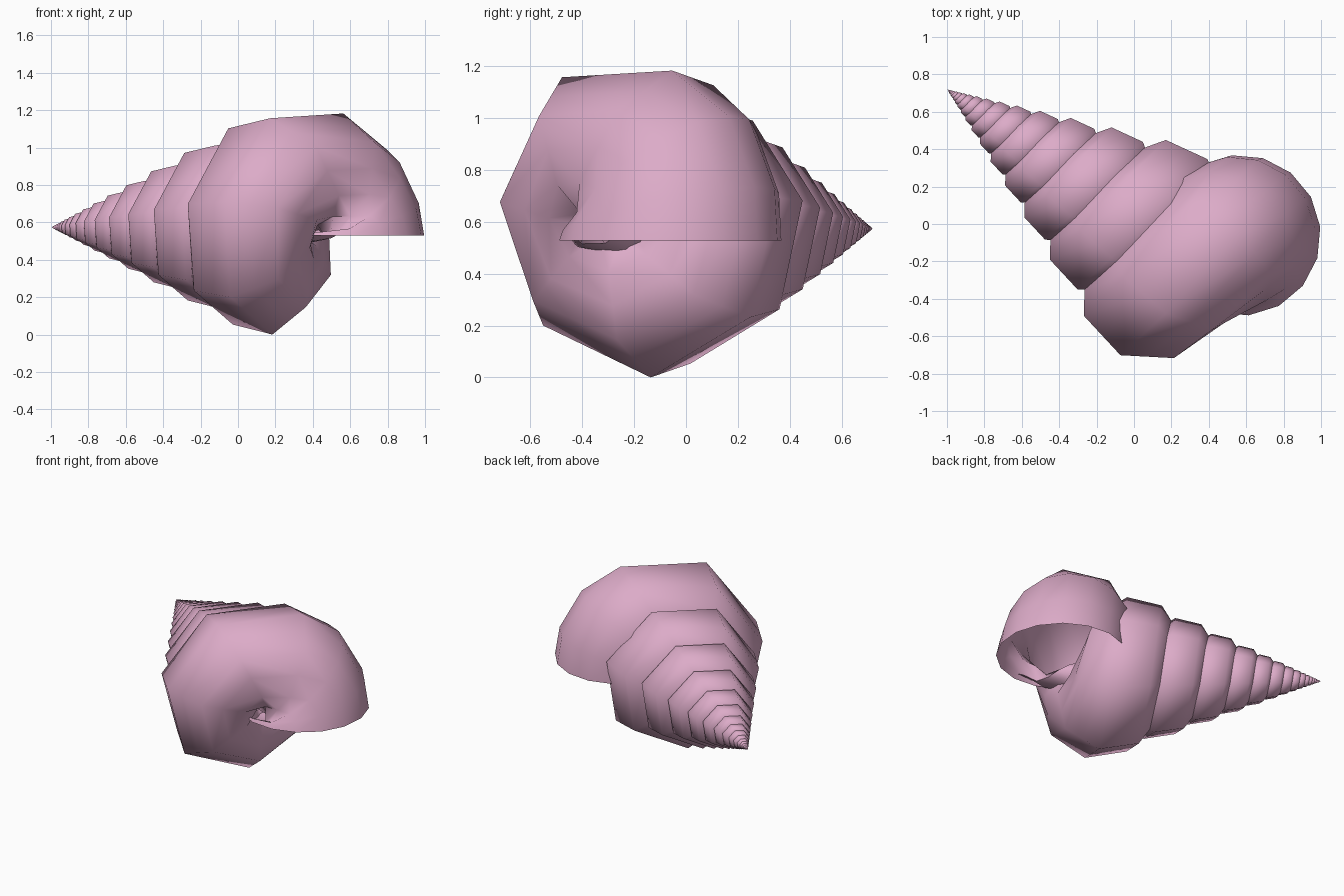
import bpy, bmesh, math
from mathutils import Vector

if "Cube" in bpy.data.objects:
    bpy.data.objects.remove(bpy.data.objects["Cube"])

APEX = Vector((-1.0, 0.72, 0.585))      # tip, centre of the spiral growth
D = Vector((0.81, -0.587, 0))           # shell axis
U = Vector((0.587, 0.81, 0))            # radial direction at the mouth
Z = Vector((0, 0, 1))
GROWTH, H, R, TUBE = 1.33, 1.727, 0.288, 0.43
N, STEP = 16, 360 / 7


def ring(phi, eight_sided):
    """Tube section at phi degrees back from the mouth."""
    s = GROWTH ** (-phi / 360)
    a = math.radians(phi)
    e = U * math.cos(a) + Z * math.sin(a)
    start = math.radians(34 if eight_sided else 42)
    pts = []
    for i in range(N):
        psi = start + math.tau * i / N
        r = TUBE
        if eight_sided and i % 2:        # lie on the middle of an octagon side
            r *= math.cos(math.pi / 8)
        pts.append(APEX + s * (H * D + R * e + r * (math.cos(psi) * D + math.sin(psi) * e)))
    return pts


# mouth: flat ring, then finer sections, then coarse whorls up to the tip
mouth = ring(0, False)
for p in mouth:
    p.z = 0.54
rings = [mouth, ring(13, False), ring(13 + STEP / 2, False)]
rings += [ring(13 + STEP * k, True) for k in range(1, 7 * 17)]

bm = bmesh.new()
rows = [[bm.verts.new(p) for p in r] for r in rings]
for a, b in zip(rows, rows[1:]):
    for i in range(N):
        j = (i + 1) % N
        bm.faces.new((a[i], a[j], b[j], b[i]))
tip = bm.verts.new(APEX)
for i in range(N):
    bm.faces.new((rows[-1][i], rows[-1][(i + 1) % N], tip))
bmesh.ops.recalc_face_normals(bm, faces=bm.faces)

# stand on the ground
low = min(v.co.z for v in bm.verts)
bmesh.ops.translate(bm, verts=bm.verts, vec=(0, 0, -low))
mesh = bpy.data.meshes.new("spiral_shell")
bm.to_mesh(mesh)
bm.free()

shell = bpy.data.objects.new("spiral_shell", mesh)
bpy.context.collection.objects.link(shell)
mat = bpy.data.materials.new("pink")
mat.diffuse_color = (0.72, 0.41, 0.58, 1)
mat.use_nodes = True
mat.node_tree.nodes["Principled BSDF"].inputs["Base Color"].default_value = mat.diffuse_color
mesh.materials.append(mat)

bpy.context.view_layer.objects.active = shell
shell.select_set(True)
bpy.ops.object.shade_smooth_by_angle(angle=math.radians(60))
